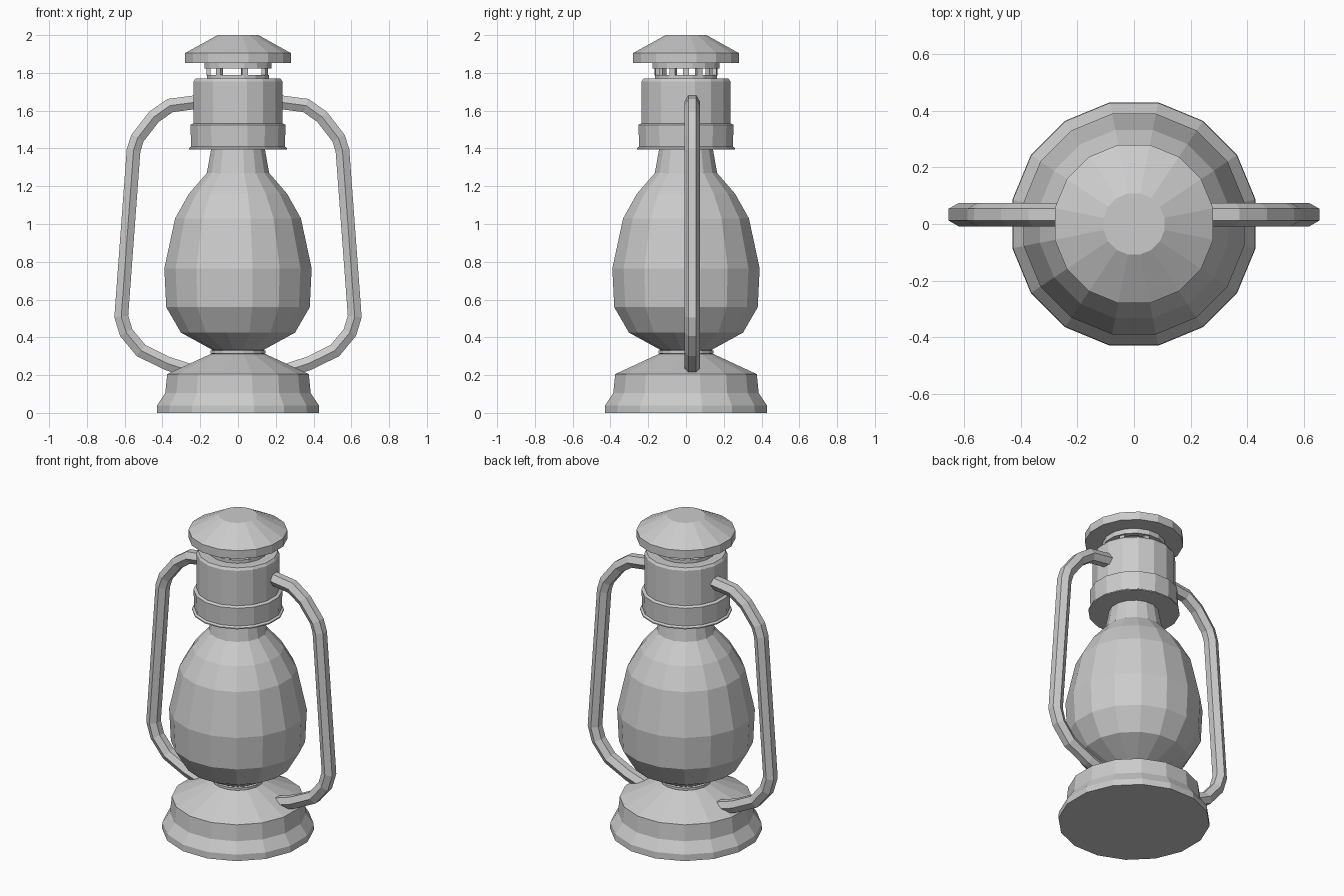
import bpy, bmesh
from math import sin, cos, pi
from mathutils import Vector, Matrix

if "Cube" in bpy.data.objects:
    bpy.data.objects.remove(bpy.data.objects["Cube"])

SIDES = 16
FLAT = 1 / cos(pi / SIDES)      # flat-to-flat radius -> corner radius


def finish(bm, name):
    bmesh.ops.recalc_face_normals(bm, faces=bm.faces)
    me = bpy.data.meshes.new(name)
    bm.to_mesh(me)
    bm.free()
    ob = bpy.data.objects.new(name, me)
    bpy.context.collection.objects.link(ob)
    return ob


def skin(bm, rings, closed=False):
    """Bridge a list of vertex rings; cap the ends or close the loop."""
    n = len(rings[0])
    pairs = list(zip(rings, rings[1:]))
    if closed:
        pairs.append((rings[-1], rings[0]))
    else:
        bm.faces.new(rings[0])
        bm.faces.new(rings[-1])
    for a, b in pairs:
        for i in range(n):
            j = (i + 1) % n
            bm.faces.new((a[i], a[j], b[j], b[i]))


def lathe(name, profile, closed=False):
    bm = bmesh.new()
    rings = []
    for r, z in profile:
        ang = [(i + 0.5) * 2 * pi / SIDES for i in range(SIDES)]
        rings.append([bm.verts.new((r * FLAT * cos(a), r * FLAT * sin(a), z)) for a in ang])
    skin(bm, rings, closed)
    return finish(bm, name)


def tube(name, path, y, radius, sides=6):
    """Sweep a polygon along an xz path with mitred corners."""
    bm = bmesh.new()
    pts = [Vector((x, y, z)) for x, z in path]
    across = Vector((0, 1, 0))
    rings = []
    for i, p in enumerate(pts):
        d0 = (p - pts[max(i - 1, 0)]).normalized()
        d1 = (pts[min(i + 1, len(pts) - 1)] - p).normalized()
        t = (d0 + d1).normalized()
        side = across.cross(t)
        mitre = 1 / t.dot(d1 if d1.length else d0)
        rings.append([bm.verts.new(p + radius * (across * cos(a) + side * sin(a) * mitre))
                      for a in (k * 2 * pi / sides for k in range(sides))])
    skin(bm, rings)
    return finish(bm, name)


# stepped base
lathe("base", [(.43, 0), (.428, .04), (.385, .105), (.375, .205), (.145, .312)])
lathe("base_neck_ring", [(.125, .305), (.145, .315), (.145, .33), (.125, .335)])

# glass globe
lathe("globe", [(.12, .325), (.302, .425), (.38, .56), (.39, .765), (.333, 1.03),
                (.26, 1.16), (.165, 1.27), (.14, 1.41)])

# collar with lower flange and band
lathe("collar", [(.26, 1.395), (.26, 1.402), (.248, 1.41), (.252, 1.525), (.235, 1.533),
                 (.235, 1.755), (.225, 1.77), (.165, 1.77)])

# vent: two bands joined by seven posts
lathe("vent_lower_band", [(.165, 1.765), (.165, 1.79), (.145, 1.79), (.145, 1.765)], True)
lathe("vent_upper_band", [(.178, 1.822), (.178, 1.86), (.145, 1.86), (.145, 1.822)], True)
bm = bmesh.new()
for k in range(7):
    m = (Matrix.Rotation(pi + k * 2 * pi / 7, 4, 'Z') @ Matrix.Translation((.157, 0, 1.806))
         @ Matrix.Diagonal((.022, .032, .04, 1)))
    bmesh.ops.create_cube(bm, size=1, matrix=m)
finish(bm, "vent_posts")

# cap
lathe("cap", [(.28, 1.853), (.28, 1.905), (.108, 2.0)])

# side tubes, mirrored left to right
handle = tube("side_tubes", [(.20, 1.648), (.36, 1.627), (.445, 1.567), (.532, 1.455),
                             (.553, 1.39), (.618, .51), (.592, .425), (.513, .33),
                             (.375, .262), (.25, .222)], .033, .042)
mirror = handle.modifiers.new("mirror", 'MIRROR')
mirror.use_axis = (True, False, False)
